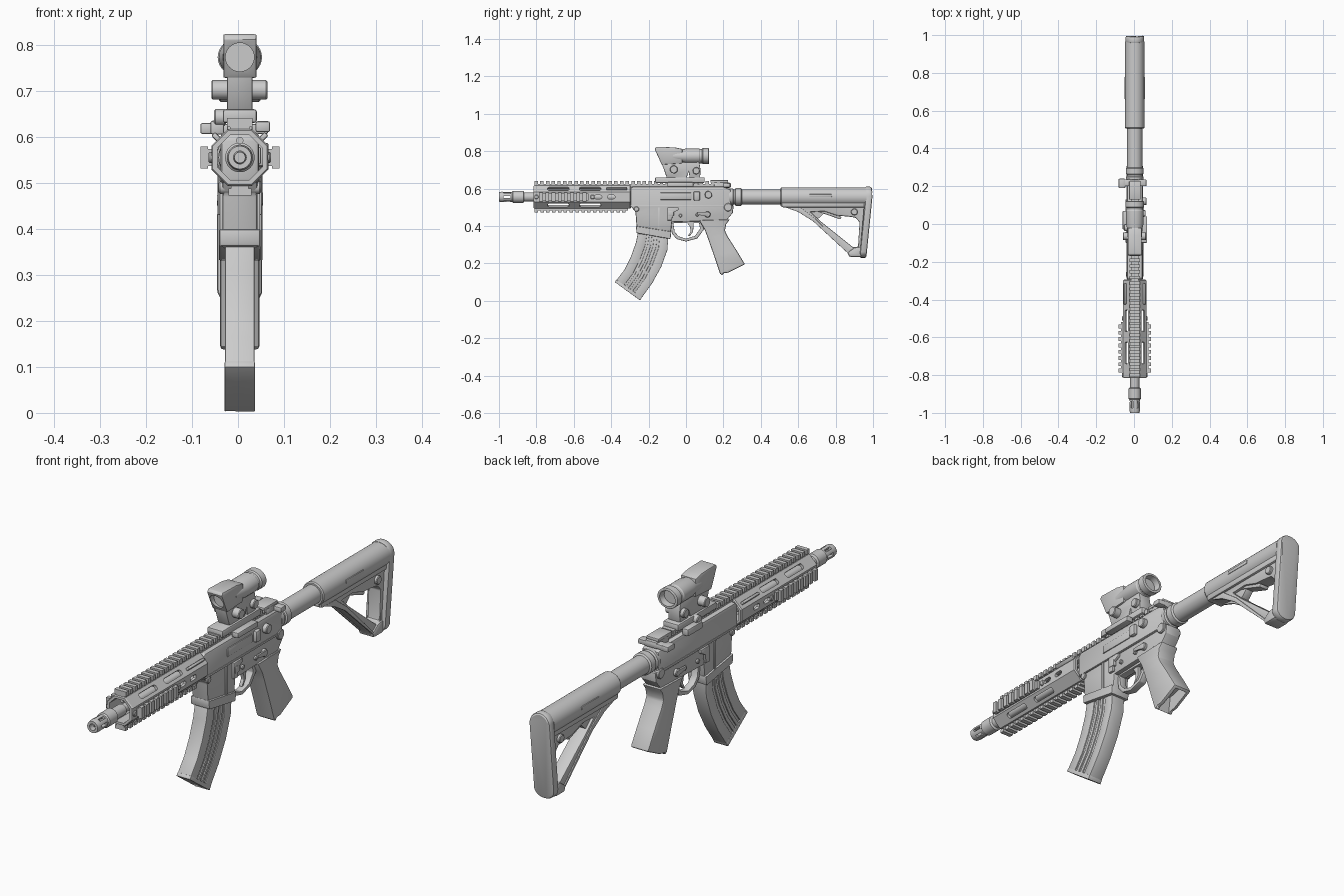
import bpy, bmesh, math
from mathutils import Matrix, Vector

if "Cube" in bpy.data.objects:
    bpy.data.objects.remove(bpy.data.objects["Cube"])

CX, BZ = 0.004, 0.555          # centre plane and bore height


def link(name, bm):
    bmesh.ops.remove_doubles(bm, verts=bm.verts, dist=1e-5)
    bmesh.ops.recalc_face_normals(bm, faces=bm.faces)
    me = bpy.data.meshes.new(name)
    bm.to_mesh(me)
    bm.free()
    ob = bpy.data.objects.new(name, me)
    bpy.context.collection.objects.link(ob)
    return ob


def bake(ob):
    bpy.context.view_layer.update()
    dg = bpy.context.evaluated_depsgraph_get()
    me = bpy.data.meshes.new_from_object(ob.evaluated_get(dg))
    ob.modifiers.clear()
    ob.data = me
    return ob


def bevel(ob, w, seg=2):
    if w:
        m = ob.modifiers.new("bevel", "BEVEL")
        m.width, m.segments, m.limit_method = w, seg, "ANGLE"
        m.angle_limit = math.radians(35)
        bake(ob)
    return ob


def cut(ob, *cutters):
    for c in cutters:
        m = ob.modifiers.new("cut", "BOOLEAN")
        m.operation, m.object, m.solver = "DIFFERENCE", c, "EXACT"
        bake(ob)
        bpy.data.objects.remove(c)
    return ob


def box(name, x, y, z, w=0, roll=0):
    """Box from (min, max) ranges; x is relative to the centre plane."""
    bm = bmesh.new()
    c = Vector((CX + sum(x) / 2, sum(y) / 2, sum(z) / 2))
    s = (x[1] - x[0], y[1] - y[0], z[1] - z[0])
    bmesh.ops.create_cube(bm, size=1, matrix=Matrix.Translation(c)
                          @ Matrix.Rotation(roll, 4, "Y") @ Matrix.Diagonal((*s, 1)))
    return bevel(link(name, bm), w)


def pin(name, y, z, r, x0, x1, w=0.003, n=24):
    """Cylinder along x."""
    bm = bmesh.new()
    bmesh.ops.create_cone(bm, cap_ends=True, segments=n, radius1=r, radius2=r, depth=x1 - x0,
                          matrix=Matrix.Translation((CX + (x0 + x1) / 2, y, z)) @ Matrix.Rotation(math.pi / 2, 4, "Y"))
    return bevel(link(name, bm), w, 1)


def lathe(name, prof, z=BZ, n=32, sx=1, turn=0, closed=False):
    """Revolve (y, r) points around the y axis."""
    bm = bmesh.new()
    rings = [[bm.verts.new((CX + sx * r * math.cos(a), y, z + r * math.sin(a)))
              for a in (turn + math.tau * i / n for i in range(n))] for y, r in prof]
    pairs = list(zip(rings, rings[1:])) + ([(rings[-1], rings[0])] if closed else [])
    for a, b in pairs:
        for i in range(n):
            bm.faces.new((a[i], a[(i + 1) % n], b[(i + 1) % n], b[i]))
    bmesh.ops.remove_doubles(bm, verts=bm.verts, dist=1e-5)
    return link(name, bm)


def plate(name, outlines, hw, w=0.004, x=0):
    """Fill (y, z) outlines (later ones are holes) and extrude in x."""
    cu = bpy.data.curves.new(name, "CURVE")
    cu.dimensions, cu.fill_mode, cu.extrude = "2D", "BOTH", hw
    for pts in outlines:
        sp = cu.splines.new("POLY")
        sp.points.add(len(pts) - 1)
        for p, (y, z) in zip(sp.points, pts):
            p.co = (y, z, 0, 1)
        sp.use_cyclic_u = True
    tmp = bpy.data.objects.new("tmp", cu)
    bpy.context.collection.objects.link(tmp)
    bpy.context.view_layer.update()
    me = bpy.data.meshes.new_from_object(tmp.evaluated_get(bpy.context.evaluated_depsgraph_get()))
    bm = bmesh.new()
    bm.from_mesh(me)
    bpy.data.objects.remove(tmp)
    bm.transform(Matrix(((0, 0, 1, CX + x), (1, 0, 0, 0), (0, 1, 0, 0), (0, 0, 0, 1))))
    return bevel(link(name, bm), w)


def rail(name, y0, y1, base, top, hw, turn, pitch=0.03):
    """Toothed rail pointing away from the bore, turned around it."""
    bm = bmesh.new()
    def block(a, b, lo, hi, h):
        bmesh.ops.create_cube(bm, size=1, matrix=Matrix.Translation((0, (a + b) / 2, (lo + hi) / 2))
                              @ Matrix.Diagonal((2 * h, b - a, hi - lo, 1)))
    mid = base + (top - base) * 0.55
    block(y0, y1, base, mid, hw * 0.75)
    n = int((y1 - y0) / pitch)
    step = (y1 - y0) / n
    for i in range(n):
        a = y0 + i * step
        block(a, a + step * 0.6, mid - 0.004, top, hw)
    bm.transform(Matrix.Translation((CX, 0, BZ)) @ Matrix.Rotation(turn, 4, "Y"))
    return link(name, bm)


# muzzle device, barrel
muzzle = lathe("muzzle_device", [(-1, .014), (-1, .025), (-.985, .028), (-.93, .027), (-.925, .032), (-.87, .032),
                                 (-.865, .024), (-.8, .024), (-.8, .014)], closed=True)
cut(muzzle, *[box("slot", (-.05, .05), (-.975, -.938), (BZ - .006, BZ + .006), 0, math.pi * i / 3) for i in range(3)])
lathe("barrel", [(-.93, 0), (-.93, .012), (-.86, .018), (-.3, .018), (-.3, 0)], n=20)

# octagonal handguard with slots
k = 1 / math.cos(math.pi / 8)
guard = lathe("handguard", [(-.815, .049 * k), (-.815, .059 * k), (-.81, .062 * k), (-.3, .062 * k), (-.295, .058 * k),
                            (-.295, .049 * k)], n=8, turn=math.pi / 8, closed=True)
cut(guard, *[box("slot", (-.1, .1), (y, y + .115), (BZ - .012, BZ + .012), .008, a)
             for y in (-.74, -.57) for a in (math.pi / 4, -math.pi / 4)])
cut(guard, *[box("slot", (-.1, .1), (y, y + .04), (BZ - .01, BZ + .01), .008) for y in (-.49, -.42)])
for s in (-1, 1):
    box("guard_panel", (s * .05 - .006, s * .05 + .006), (-.425, -.315), (.587, .61), .004, s * math.pi / 4)
    rail("side_rail", -.785, -.52, .058, .086, .024, s * math.pi / 2)
    for y in (-.80, -.5):
        pin("guard_screw", y, BZ, .012, s * .063 - .005, s * .063 + .005)
rail("top_rail", -.81, .195, .05, .086, .028, 0)
rail("bottom_rail", -.81, -.31, .058, .083, .025, math.pi)
lathe("gas_tube", [(-.8, 0), (-.8, .008), (-.3, .008), (-.3, 0)], z=.592, n=10)

# upper receiver
plate("upper_receiver", [[(-.3, .5), (-.3, .6), (-.285, .61), (.2, .61), (.24, .595), (.24, .5)]], .042, .012)
box("ejection_cover", (.03, .046), (-.14, .03), (.54, .578), .004)
box("brass_deflector", (.035, .058), (.04, .075), (.535, .585), .008)
pin("forward_assist", .12, .567, .02, .03, .062)
plate("charging_handle", [[(.15, .604), (.15, .632), (.235, .632), (.235, .604)]], .028)
box("charging_handle_bar", (-.07, .062), (.2, .236), (.606, .628), .005)
box("charging_latch", (-.086, -.05), (.19, .24), (.606, .63), .005)
box("rear_sight_base", (-.03, .03), (.13, .225), (.632, .645), .003)

# lower receiver and magazine well
plate("lower_receiver", [[(-.1, .51), (-.1, .42), (.06, .425), (.2, .41), (.225, .44), (.25, .47), (.255, .51)]], .036, .005)
plate("magazine_well", [[(-.3, .51), (-.27, .475), (-.262, .36), (-.085, .335), (-.075, .42), (-.06, .51)]], .038, .006)
plate("well_flare", [[(-.267, .4), (-.265, .362), (-.083, .33), (-.078, .37)]], .045, .006)
box("receiver_seam", (-.044, .044), (-.29, .245), (.503, .512), .002)
for y, z, r in ((-.265, .49, .014), (.225, .5, .022), (-.03, .455, .009), (.06, .46, .009)):
    pin("receiver_pin", y, z, r, -.046, .046)
for s in (-1, 1):
    pin("selector_hub", .115, .462, .016, s * .041 - .008, s * .041 + .008)
    plate("selector_lever", [[(.06, .46), (.06, .474), (.12, .474), (.12, .45)]], .004, .002, s * .046)
    plate("bolt_catch", [[(-.1, .5), (-.1, .43), (-.075, .43), (-.07, .47), (-.04, .485), (-.04, .5)]], .006, .003, s * .042)
    box("well_rib", (s * .04 - .004, s * .04 + .004), (-.15, -.138), (.37, .5), .002)
box("magazine_release", (.03, .05), (-.095, -.065), (.452, .482), .004)

# trigger and its guard
plate("trigger_guard", [[(-.085, .43), (-.075, .36), (-.05, .33), (0, .317), (.06, .333), (.095, .38), (.1, .43)],
                        [(-.068, .415), (-.06, .368), (-.04, .345), (0, .332), (.048, .347), (.075, .385), (.07, .415)]], .016, .003)
plate("trigger", [[(.0, .425), (.022, .395), (.024, .37), (.01, .345), (.022, .348), (.038, .37), (.04, .4), (.04, .425)]], .008, .002)

# grip
grip = plate("grip", [[(.07, .43), (.1, .38), (.115, .34), (.15, .24), (.182, .145), (.195, .135), (.2, .148), (.225, .15),
                       (.315, .195), (.27, .27), (.222, .345), (.208, .375), (.215, .41), (.235, .435)]], .043, .014)
cut(grip, plate("hollow", [[(.2, .21), (.19, .14), (.21, .1), (.32, .15), (.298, .2), (.27, .23)]], .028, 0))

# curved magazine: body, side ribs and floor
FRONT = [(-.25, .4), (-.268, .31), (-.295, .235), (-.33, .165), (-.38, .1)]
REAR = [(-.09, .4), (-.1, .27), (-.133, .18), (-.18, .095), (-.245, .005)]


def strip(name, a, b, hw, rows=slice(None)):
    mix = lambda t: [(f[0] + (r[0] - f[0]) * t, f[1] + (r[1] - f[1]) * t) for f, r in zip(FRONT, REAR)][rows]
    return plate(name, [mix(a) + mix(b)[::-1]], hw, .003)


strip("magazine_body", 0.01, .99, .0275)
for a, b in ((0, .3), (.37, .47), (.54, .64), (.72, 1)):
    strip("magazine_rib", a, b, .032)
plate("magazine_floor", [[(-.372, .113), (-.381, .1), (-.245, .002), (-.235, .019)]], .033, .003)

# buffer tube and stock
lathe("buffer_tube", [(.23, 0), (.23, .046), (.25, .046), (.255, .04), (.262, .04), (.265, .047), (.295, .047), (.3, .04),
                      (.52, .04), (.52, 0)])
lathe("stock_tube", [(.505, .038), (.505, .047), (.51, .051), (.965, .051), (.965, 0)])
plate("stock_frame", [[(.505, .53), (.505, .505), (.6, .488), (.66, .45), (.86, .265), (.87, .24), (.94, .235), (.98, .53)],
                      [(.665, .475), (.72, .425), (.895, .285), (.92, .29), (.928, .42), (.905, .445), (.87, .45),
                       (.81, .455), (.74, .478)]], .03, .006)
plate("stock_web", [[(.62, .47), (.7, .435), (.715, .445), (.74, .47), (.7, .49), (.62, .5)]], .018)
plate("stock_lever", [[(.645, .5), (.72, .472), (.825, .435), (.832, .448), (.76, .485), (.7, .51)]], .022)
box("stock_underside", (-.04, .04), (.51, .96), (.5, .535), .008)
for s in (-1, 1):
    pin("stock_socket", .9, .475, .018, s * .034 - .008, s * .034 + .008)
    box("stock_groove", (s * .05 - .003, s * .05 + .003), (.66, .78), (.555, .57), .002)
    plate("stock_brace", [[(.53, .5), (.6, .475), (.68, .425), (.87, .25), (.87, .262), (.69, .44), (.61, .5)]], .005, .002, s * .03)

# butt pad: rounded slab, sheared to follow the rake
bm = bmesh.new()
loop = [(.05 * math.cos(a), (.56 if a < math.pi else .272) + (.05 if a < math.pi else .042) * math.sin(a))
        for a in (math.pi * i / 12 + (1e-6 if i > 12 else 0) for i in [*range(13), *range(13, 24)])]
face = bm.faces.new([bm.verts.new((CX + x, .962, z)) for x, z in loop])
ext = bmesh.ops.extrude_face_region(bm, geom=[face])
for v in ext["geom"]:
    if isinstance(v, bmesh.types.BMVert):
        v.co.y += .036
for v in bm.verts:
    v.co.y -= (.57 - v.co.z) * .1 if v.co.z < .57 else (v.co.z - .57) * .15
bevel(link("butt_pad", bm), .008)
plate("stock_toe", [[(.87, .235), (.865, .26), (.9, .285), (.94, .29), (.94, .235)]], .038, .01)

# optic with square hood, tube and mount
OZ = .773
hood = plate("optic_hood", [[(-.168, .812), (-.16, .823), (-.06, .82), (-.02, .812), (-.02, .735), (-.13, .728)]], .036, .004)
cut(hood, lathe("hole", [(-.2, 0), (-.2, .031), (-.11, .031), (-.11, 0)], OZ))
lathe("optic_lens", [(-.125, 0), (-.125, .0312), (-.11, .0312), (-.11, 0)], OZ)
lathe("optic_tube", [(-.07, 0), (-.07, .033), (-.02, .037), (.0, .041), (.07, .041), (.075, .038), (.085, .038), (.09, .043),
                     (.12, .043), (.122, .04), (.122, .033), (.095, .03), (.095, 0)], OZ, sx=1.12)
plate("optic_mount", [[(-.13, .735), (.07, .745), (.078, .7), (.075, .655), (.02, .655), (.015, .69), (0, .65), (-.1, .65)]], .028)
box("optic_base", (-.037, .037), (-.165, .1), (.63, .66), .006)
pin("mount_knob", -.065, .702, .021, -.062, .06)
pin("mount_bolt", .055, .695, .019, -.045, .045)
pin("clamp_knob", -.02, .642, .018, -.056, -.03)
box("clamp_lever", (-.064, -.034), (-.03, .07), (.605, .635), .005)
box("clamp_foot", (.034, .066), (-.1, .04), (.61, .634), .005)

# smooth shading with kept edges
for ob in bpy.context.scene.objects:
    ob.select_set(True)
    bpy.context.view_layer.objects.active = ob
bpy.ops.object.shade_smooth_by_angle(angle=math.radians(30))
